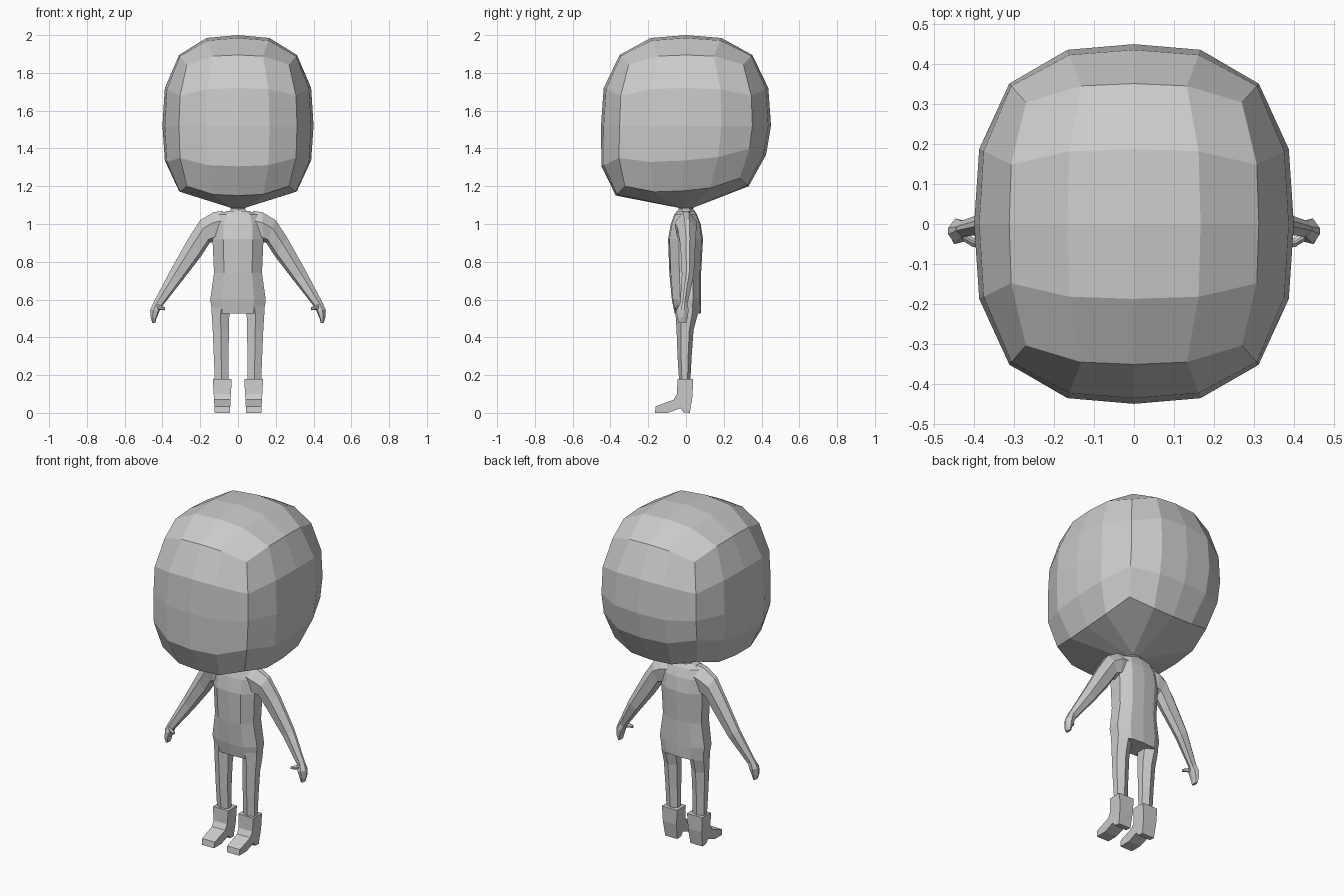
import bpy, bmesh
from mathutils import Vector

if "Cube" in bpy.data.objects:
    bpy.data.objects.remove(bpy.data.objects["Cube"])

grey = bpy.data.materials.new("plain_grey")
grey.diffuse_color = (0.6, 0.6, 0.6, 1)
grey.use_nodes = True
grey.node_tree.nodes["Principled BSDF"].inputs["Base Color"].default_value = grey.diffuse_color


def finish(name, bm):
    bmesh.ops.recalc_face_normals(bm, faces=bm.faces)
    me = bpy.data.meshes.new(name)
    bm.to_mesh(me)
    bm.free()
    me.materials.append(grey)
    ob = bpy.data.objects.new(name, me)
    bpy.context.collection.objects.link(ob)
    return ob


def loft(name, rings):
    """Skin a stack of equal-length rings and cap both ends."""
    bm = bmesh.new()
    vs = [[bm.verts.new(p) for p in r] for r in rings]
    n = len(vs[0])
    for a, b in zip(vs, vs[1:]):
        for i in range(n):
            j = (i + 1) % n
            bm.faces.new((a[i], a[j], b[j], b[i]))
    bm.faces.new(vs[0])
    bm.faces.new(vs[-1])
    return finish(name, bm)


def pair(name, build):
    """Build a part on +x and its mirror image on -x."""
    build("left_" + name, 1)
    build("right_" + name, -1)


# Head: rounded cube grid, with the underside drawn down to the neck
bm = bmesh.new()
bmesh.ops.create_cube(bm, size=2)
bmesh.ops.subdivide_edges(bm, edges=bm.edges[:], cuts=3, use_grid_fill=True)
under = [v for v in bm.verts
         if v.co.z < -0.99 and max(abs(v.co.x), abs(v.co.y)) < 0.99]
for v in bm.verts:
    inner = v in under
    c = Vector([t * 0.86 if abs(t) < 0.9 else t for t in v.co])
    p = c / sum(abs(t) ** 2.8 for t in c) ** (1 / 2.8)
    x, y = p.x * 0.4, p.y * 0.45
    z = 1.52 + p.z * (0.48 if p.z > 0 else 0.44)
    if p.z < -0.3:
        y -= 0.02 * min(1, -p.z / 0.7)
        z += 0.07 * y
    if inner:
        x, y, z = v.co.x * 0.07, v.co.y * 0.07, 1.085
    v.co = (x, y, z)
finish("head", bm)

# Torso: half width, front depth, back depth at each height
torso = []
for z, w, f, b in [(0.525, 0.135, 0.06, 0.078), (0.60, 0.147, 0.075, 0.08),
                   (0.74, 0.127, 0.088, 0.08), (0.92, 0.135, 0.095, 0.09),
                   (1.0, 0.13, 0.08, 0.078), (1.05, 0.11, 0.062, 0.058),
                   (1.07, 0.055, 0.045, 0.045)]:
    m = w * 0.58
    torso.append([(0, -f, z), (m, -f * 0.92, z), (w, -f * 0.4, z), (w, b * 0.45, z),
                  (m, b * 0.92, z), (0, b, z), (-m, b * 0.92, z), (-w, b * 0.45, z),
                  (-w, -f * 0.4, z), (-m, -f * 0.92, z)])
loft("torso", torso)

# Neck
hexa = [(1, 0.5), (0, 1), (-1, 0.5), (-1, -0.5), (0, -1), (1, -0.5)]
loft("neck", [[(x * r, y * r, z) for x, y in hexa]
              for z, r in [(1.06, 0.05), (1.08, 0.038), (1.11, 0.045)]])


# Arms and hands: outer point, inner point, y centre and y half depth
def limb(name, s, stations):
    rings = []
    for ox, oz, ix, iz, y, h in stations:
        ring = []
        for t, d in [(0, 0.25), (0.35, 1), (0.85, 0.8), (1, 0),
                     (0.85, -0.8), (0.35, -1), (0, -0.25)]:
            ring.append((s * (ox + (ix - ox) * t), y + d * h, oz + (iz - oz) * t))
        rings.append(ring)
    loft(name, rings)


pair("arm", lambda n, s: limb(n, s, [
    (0.08, 1.07, 0.09, 0.92, 0.0, 0.055),
    (0.13, 1.062, 0.13, 0.905, 0.0, 0.06),
    (0.20, 1.02, 0.15, 0.90, 0.005, 0.05),
    (0.262, 0.925, 0.195, 0.83, 0.01, 0.04),
    (0.36, 0.75, 0.295, 0.70, 0.01, 0.032),
    (0.447, 0.585, 0.405, 0.56, -0.012, 0.02)]))
pair("hand", lambda n, s: limb(n, s, [
    (0.445, 0.59, 0.405, 0.565, -0.012, 0.02),
    (0.465, 0.545, 0.415, 0.54, -0.018, 0.032),
    (0.462, 0.505, 0.432, 0.50, -0.02, 0.028),
    (0.453, 0.475, 0.438, 0.475, -0.02, 0.02)]))
pair("thumb", lambda n, s: limb(n, s, [
    (0.43, 0.575, 0.425, 0.545, -0.03, 0.012),
    (0.405, 0.567, 0.402, 0.545, -0.045, 0.012),
    (0.386, 0.56, 0.386, 0.543, -0.05, 0.008)]))


# Legs: inner x, outer x, front y, back y at each height
def leg(name, s):
    rings = []
    for z, a, b, f, k in [(0.57, 0.03, 0.14, -0.06, 0.07), (0.52, 0.046, 0.139, -0.055, 0.062),
                          (0.44, 0.048, 0.134, -0.05, 0.04), (0.30, 0.05, 0.128, -0.045, 0.03),
                          (0.15, 0.05, 0.122, -0.035, 0.022)]:
        m, y1, y2 = (a + b) / 2, f + (k - f) * 0.25, f + (k - f) * 0.75
        rings.append([(s * x, y, z) for x, y in
                      [(m, f), (b, y1), (b, y2), (m, k), (a, y2), (a, y1)]])
    loft(name, rings)


pair("leg", leg)

# Boots: side profile (y, z) spread across the foot, wider at the cuff
profile = [(-0.165, 0), (-0.16, 0.035), (-0.065, 0.07), (-0.048, 0.1), (-0.045, 0.18),
           (0.037, 0.18), (0.035, 0.09), (0.02, 0), (-0.015, 0.003), (-0.03, 0.025),
           (-0.095, 0.0)]


def boot(name, s):
    def side(d):
        return [(s * (0.083 + d * (0.04 + 0.055 * max(0, z - 0.0) )), y, z) for y, z in profile]
    loft(name, [side(-1), side(1)])


pair("boot", boot)
